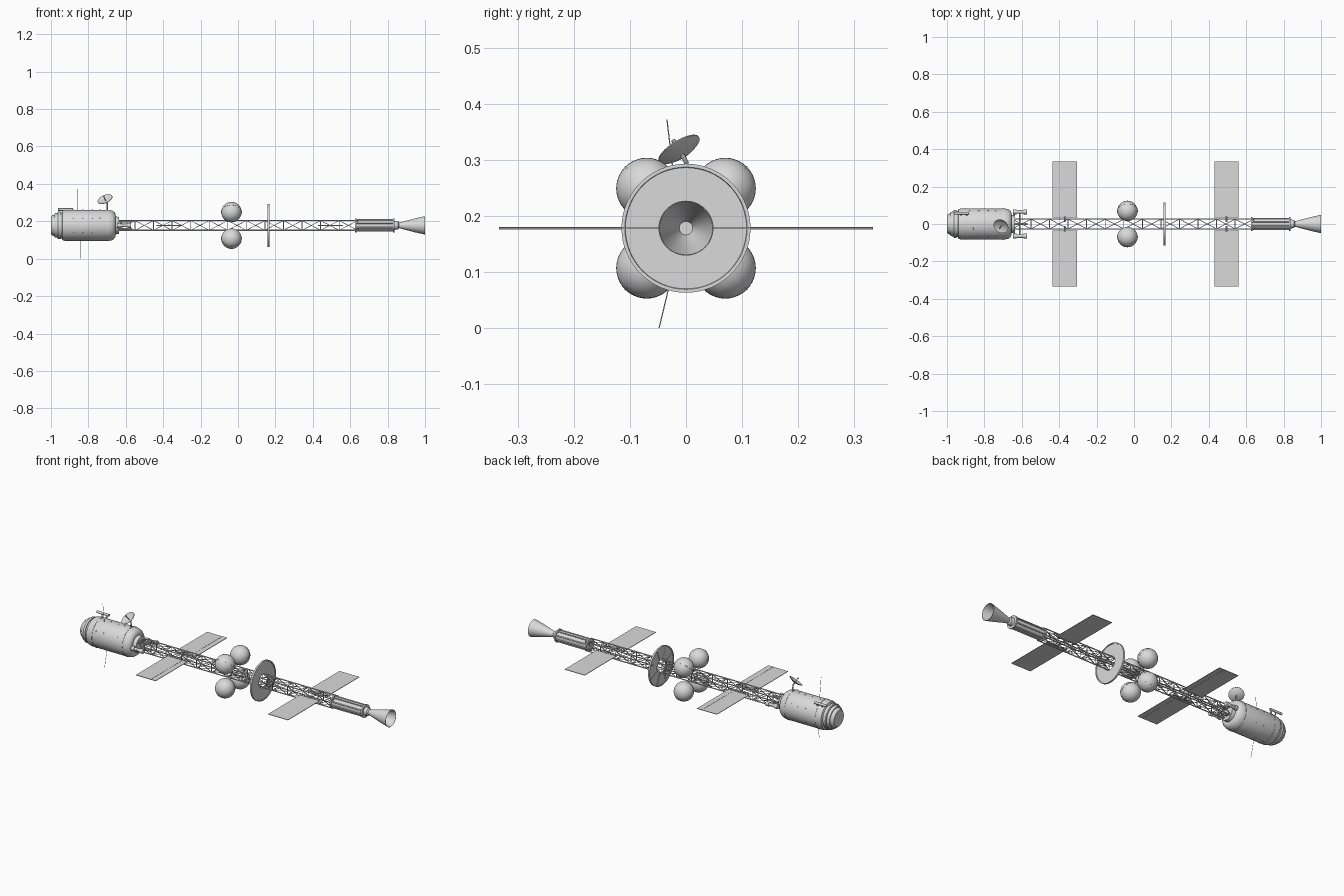
import bpy, bmesh, math
from mathutils import Vector

if "Cube" in bpy.data.objects:
    bpy.data.objects.remove(bpy.data.objects["Cube"])

AX = 0.178  # height of the long axis
grey = bpy.data.materials.new("light_grey")
grey.diffuse_color = (0.7, 0.7, 0.7, 1)
grey.use_nodes = True
grey.node_tree.nodes["Principled BSDF"].inputs["Base Color"].default_value = grey.diffuse_color


def finish(bm, name, smooth=True):
    bmesh.ops.recalc_face_normals(bm, faces=bm.faces)
    me = bpy.data.meshes.new(name)
    bm.to_mesh(me)
    bm.free()
    me.materials.append(grey)
    ob = bpy.data.objects.new(name, me)
    bpy.context.collection.objects.link(ob)
    if smooth:
        bpy.ops.object.select_all(action='DESELECT')
        ob.select_set(True)
        bpy.context.view_layer.objects.active = ob
        bpy.ops.object.shade_smooth_by_angle(angle=math.radians(35))
    return ob


def add_lathe(bm, pts, origin=(0, 0, AX), axis=(1, 0, 0), n=48, closed=False):
    """Revolve (distance along axis, radius) points about an axis."""
    q = Vector((1, 0, 0)).rotation_difference(Vector(axis).normalized())
    rings = []
    for d, r in pts:
        if r == 0:
            rings.append([bm.verts.new(Vector(origin) + q @ Vector((d, 0, 0)))])
        else:
            rings.append([bm.verts.new(Vector(origin) + q @ Vector(
                (d, r * math.cos(2 * math.pi * i / n), r * math.sin(2 * math.pi * i / n))))
                for i in range(n)])
    pairs = list(zip(rings, rings[1:]))
    if closed:
        pairs.append((rings[-1], rings[0]))
    for a, b in pairs:
        for i in range(n):
            j = (i + 1) % n
            loop = [a[i % len(a)], a[j % len(a)], b[j % len(b)], b[i % len(b)]]
            bm.faces.new(list(dict.fromkeys(loop)))


def add_rod(bm, a, b, r, n=6):
    d = Vector(b) - Vector(a)
    add_lathe(bm, [(0, 0), (0, r), (d.length, r), (d.length, 0)], a, d, n)


def add_box(bm, c, size):
    vs = bmesh.ops.create_cube(bm, size=1)["verts"]
    bmesh.ops.scale(bm, vec=size, verts=vs)
    bmesh.ops.translate(bm, vec=c, verts=vs)


# Crew module with stepped nose and rounded rear
bm = bmesh.new()
add_lathe(bm, [(-1, 0), (-1, .046), (-.992, .054), (-.982, .056), (-.982, .062), (-.978, .065),
               (-.966, .066), (-.966, .071), (-.962, .074), (-.95, .074), (-.95, .069), (-.942, .069),
               (-.938, .079), (-.925, .083), (-.69, .083), (-.672, .079), (-.66, .07), (-.655, .06),
               (-.655, .048), (-.635, .045), (-.635, 0)], n=64)
finish(bm, "crew_module")

# Hull seams and small portholes
bm = bmesh.new()
for x in (-.90, -.70):
    add_lathe(bm, [(x - .002, .082), (x - .002, .0845), (x + .002, .0845), (x + .002, .082)], n=64, closed=True)
for x in (-.88, -.83, -.78, -.74):
    for k in range(6):
        a = math.radians(30 + 60 * k)
        d = Vector((0, math.cos(a), math.sin(a)))
        add_rod(bm, Vector((x, 0, AX)) + d * .08, Vector((x, 0, AX)) + d * .0845, .004, 10)
finish(bm, "hull_details")

# Docking boom on the hull top
bm = bmesh.new()
add_rod(bm, (-.962, .057, .263), (-.882, .057, .263), .007, 16)
add_rod(bm, (-.895, .045, .24), (-.895, .057, .263), .005, 10)
add_rod(bm, (-.925, .045, .24), (-.925, .057, .263), .003, 10)
finish(bm, "hull_boom")

# Whip antennas
bm = bmesh.new()
add_rod(bm, (-.86, -.02, .255), (-.86, -.034, .372), .001)
add_rod(bm, (-.84, -.024, .1), (-.84, -.048, 0), .001)
finish(bm, "whip_antennas")

# Dish antenna: bowl, feed and mast
bm = bmesh.new()
c, nrm = Vector((-.71, -.011, .316)), Vector((-.36, -.5, .8)).normalized()
bowl = [(.012 * (r / .042) ** 2 - .008, r) for r in (0, .01, .02, .03, .038, .042)]
add_lathe(bm, bowl + [(d - .002, r) for d, r in reversed(bowl)], c, nrm, 40)
add_rod(bm, c - nrm * .008, c + nrm * .022, .0018, 8)
add_rod(bm, c + nrm * .018, c + nrm * .024, .004, 10)
add_rod(bm, (-.70, .002, .255), (-.70, .0, .298), .004, 10)
add_rod(bm, (-.70, .0, .296), c - nrm * .008, .004, 10)
finish(bm, "dish_antenna")

# Side thruster pods behind the crew module
bm = bmesh.new()
for s in (-1, 1):
    pod = [(-.648, 0), (-.648, .013), (-.628, .013), (-.628, .009), (-.592, .009),
           (-.592, .013), (-.572, .013), (-.572, 0)]
    add_lathe(bm, pod, (0, s * .065, AX), n=20)
    add_rod(bm, (-.61, 0, AX), (-.61, s * .075, AX), .004, 10)
    add_rod(bm, (-.64, s * .03, AX), (-.64, s * .065, AX), .003, 8)
    add_rod(bm, (-.64, 0, AX + s * .02), (-.57, 0, AX + s * .02), .006, 10)
finish(bm, "thruster_pods")

# Lattice truss: longerons, square frames and crossed braces
bm = bmesh.new()
W, X0, X1, BAYS = .026, -.65, .64, 13
corners = [(-W, -W), (W, -W), (W, W), (-W, W)]
step = (X1 - X0) / BAYS
for k in range(4):
    (y0, z0), (y1, z1) = corners[k], corners[(k + 1) % 4]
    add_rod(bm, (X0, y0, AX + z0), (X1, y0, AX + z0), .0032, 8)
    for i in range(BAYS + 1):
        x = X0 + i * step
        add_rod(bm, (x, y0, AX + z0), (x, y1, AX + z1), .0024)
        if i < BAYS:
            add_rod(bm, (x, y0, AX + z0), (x + step, y1, AX + z1), .0018)
            add_rod(bm, (x, y1, AX + z1), (x + step, y0, AX + z0), .0018)
finish(bm, "lattice_truss")

# Four spherical tanks with seam bands and struts
bm = bmesh.new()
for sy in (-1, 1):
    for sz in (-1, 1):
        o = (-.035, sy * .07, AX + sz * .071)
        prof = [(-.0545 * math.cos(math.pi * i / 20), .0545 * math.sin(math.pi * i / 20)) for i in range(21)]
        prof[0], prof[-1] = (-.0545, 0), (.0545, 0)
        add_lathe(bm, prof, o, n=40)
        add_lathe(bm, [(-.0015, .054), (-.0015, .0555), (.0015, .0555), (.0015, .054)],
                  o, (0, sy, -sz), 40, True)
        add_rod(bm, (-.035, sy * .02, AX + sz * .02), o, .005, 10)
finish(bm, "spherical_tanks")

# Shield disc with raised rim and spokes on its forward side
bm = bmesh.new()
add_lathe(bm, [(.161, .04), (.161, .108), (.158, .109), (.158, .115), (.168, .115),
               (.168, .109), (.165, .108), (.165, .04)], n=64, closed=True)
for k in range(8):
    a = math.radians(22.5 + 45 * k)
    d = Vector((0, math.cos(a), math.sin(a)))
    m = Vector((.161, 0, AX))
    add_rod(bm, m + d * .04, m + d * .11, .002)
finish(bm, "shield_disc")

# Solar wings, with root bars
bm = bmesh.new()
for cx in (-.37, .495):
    for s in (-1, 1):
        add_box(bm, (cx, s * .185, AX), (.13, .296, .003))
        add_box(bm, (cx, s * .036, AX), (.134, .005, .006))
        add_rod(bm, (cx, s * .01, AX), (cx, s * .04, AX), .005, 10)
        if cx < 0:
            add_box(bm, (-.337, s * .185, AX), (.004, .296, .005))
finish(bm, "solar_wings", False)

# Engine housing: core, end flanges and outer rails
bm = bmesh.new()
add_lathe(bm, [(.625, 0), (.625, .038), (.633, .038), (.633, .030), (.828, .030), (.828, .038),
               (.836, .038), (.836, .024), (.855, .022), (.862, .014), (.862, 0)], n=40)
for k in range(8):
    a = math.radians(22.5 + 45 * k)
    y, z = .032 * math.cos(a), AX + .032 * math.sin(a)
    add_rod(bm, (.63, y, z), (.832, y, z), .0035, 8)
finish(bm, "engine_housing")

# Hollow engine bell with closed throat
bm = bmesh.new()
add_lathe(bm, [(.858, 0), (.858, .014), (.90, .025), (.95, .038), (1, .049), (1, .0475),
               (.95, .0365), (.90, .0235), (.868, .012), (.868, 0)], n=48)
finish(bm, "engine_bell")
